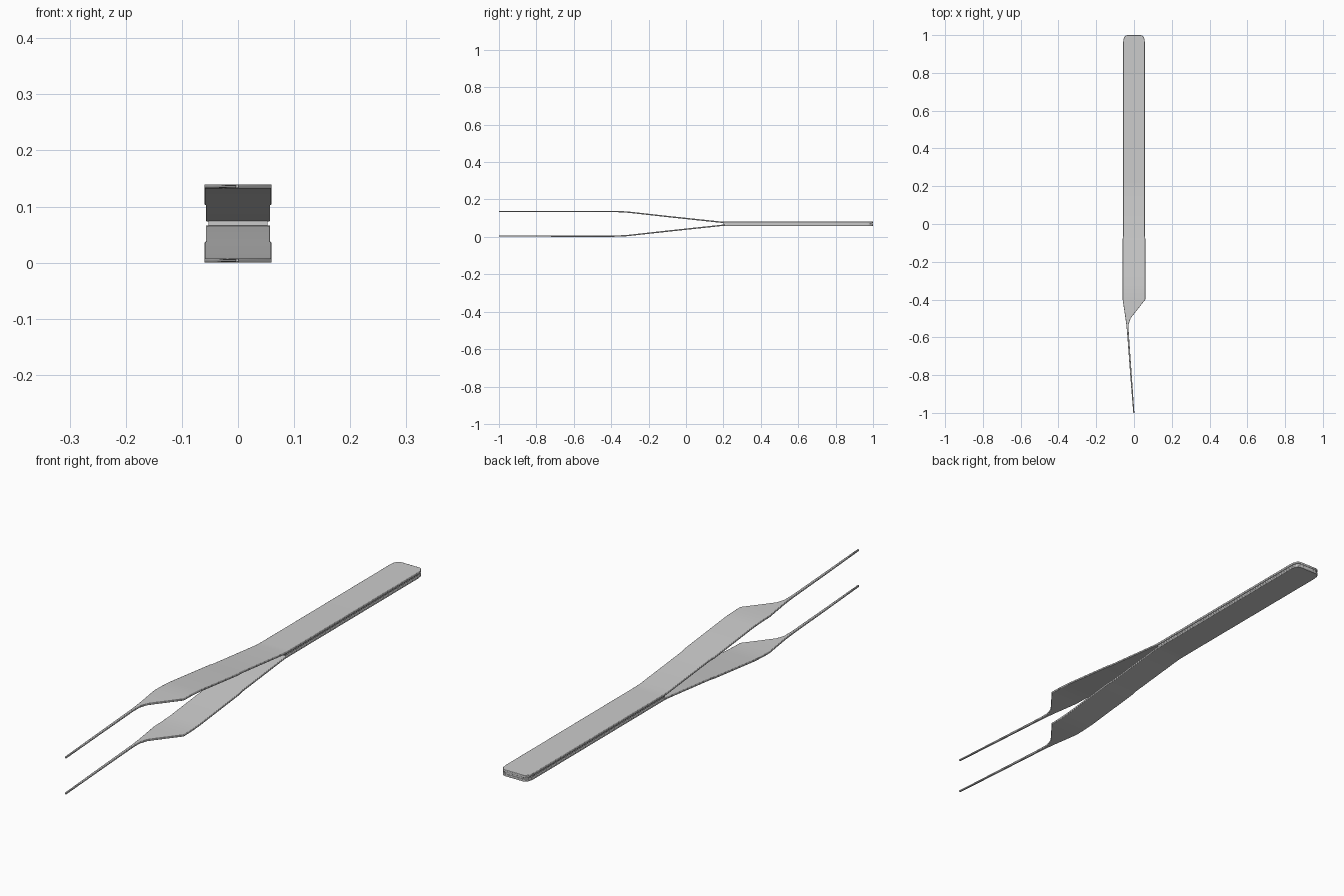
import bpy, bmesh

MID = 0.07  # height of the plane between the two arms


def strip(name, stations, bevel):
    """Loft a thin strip through stations (y, left x, right x, centre z, thickness)."""
    bm = bmesh.new()
    rings = []
    for y, xl, xr, z, t in stations:
        pts = [(xl, z - t / 2), (xr, z - t / 2), (xr, z + t / 2), (xl, z + t / 2)]
        rings.append([bm.verts.new((x, y, h)) for x, h in pts])
    for a, b in zip(rings, rings[1:]):
        for i in range(4):
            j = (i + 1) % 4
            bm.faces.new((a[i], a[j], b[j], b[i]))
    bm.faces.new(rings[0])
    bm.faces.new(rings[-1])
    bmesh.ops.recalc_face_normals(bm, faces=bm.faces)
    mesh = bpy.data.meshes.new(name)
    bm.to_mesh(mesh)
    bm.free()
    ob = bpy.data.objects.new(name, mesh)
    bpy.context.collection.objects.link(ob)
    mod = ob.modifiers.new("soft_edges", 'BEVEL')
    mod.width = bevel
    mod.segments = 2
    mod.limit_method = 'ANGLE'
    mod.angle_limit = 0.9
    bpy.context.view_layer.objects.active = ob
    ob.select_set(True)
    bpy.ops.object.shade_smooth_by_angle(angle=0.6)
    ob.select_set(False)
    return ob


# Arm: y, left x, right x, centre height above the middle plane, thickness
ARM = [
    (-1.00, -0.004, 0.002, 0.066, 0.006),
    (-0.80, -0.020, -0.012, 0.066, 0.006),
    (-0.57, -0.037, -0.028, 0.066, 0.007),
    (-0.53, -0.041, -0.028, 0.066, 0.007),
    (-0.50, -0.045, -0.018, 0.066, 0.007),
    (-0.48, -0.048, -0.003, 0.066, 0.007),
    (-0.40, -0.060, 0.060, 0.066, 0.007),
    (-0.36, -0.060, 0.060, 0.0653, 0.007),
    (-0.31, -0.060, 0.060, 0.0625, 0.007),
    (-0.08, -0.060, 0.060, 0.0370, 0.007),
    (-0.06, -0.057, 0.057, 0.0350, 0.007),
    (0.19, -0.057, 0.057, 0.0085, 0.007),
    (0.22, -0.057, 0.057, 0.0075, 0.008),
    (0.965, -0.057, 0.057, 0.0075, 0.008),
    (0.985, -0.054, 0.054, 0.0075, 0.008),
    (0.996, -0.047, 0.047, 0.0075, 0.008),
    (1.00, -0.036, 0.036, 0.0075, 0.008),
]

# Upper and lower arms, mirrored about the middle plane
for name, side in (("upper_arm", 1), ("lower_arm", -1)):
    strip(name, [(y, l, r, MID + side * z, t) for y, l, r, z, t in ARM], 0.0015)

# Slightly inset filler joining the arms along the grip
strip("grip_joint", [
    (0.20, -0.053, 0.053, MID, 0.009),
    (0.963, -0.053, 0.053, MID, 0.009),
    (0.985, -0.050, 0.050, MID, 0.009),
    (0.998, -0.036, 0.036, MID, 0.009),
], 0.001)
